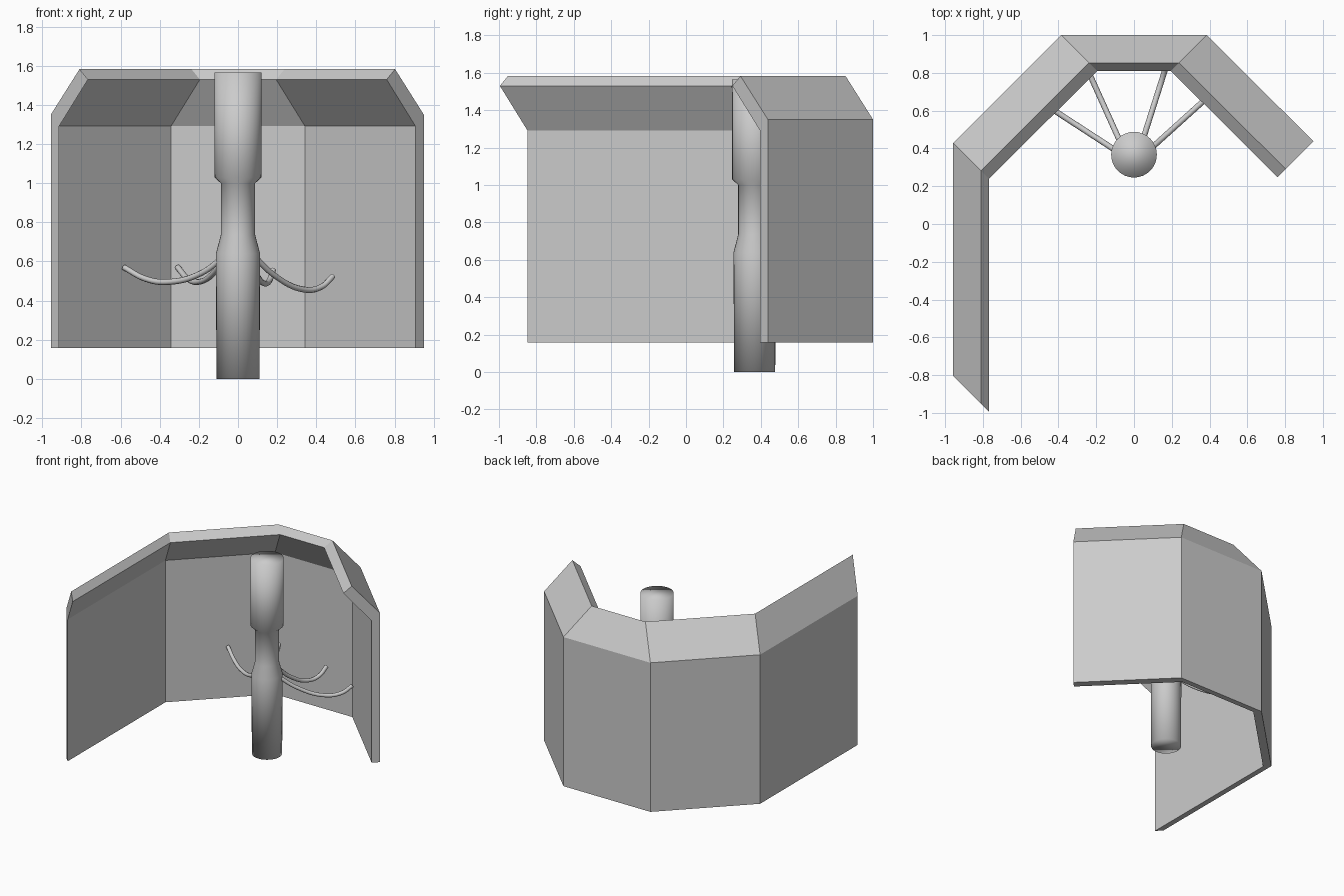
import bpy, bmesh, math

if "Cube" in bpy.data.objects:
    bpy.data.objects.remove(bpy.data.objects["Cube"])


def finish(name, bm, smooth=False):
    bmesh.ops.recalc_face_normals(bm, faces=bm.faces)
    me = bpy.data.meshes.new(name)
    bm.to_mesh(me)
    bm.free()
    for p in me.polygons:
        p.use_smooth = smooth
    ob = bpy.data.objects.new(name, me)
    bpy.context.collection.objects.link(ob)
    return ob


# Folded screen wall: inward-leaning section swept along the plan path
path = [(-0.957, -0.805, 1), (-0.957, 0.43, 1), (-0.385, 1.0, 1),
        (0.385, 1.0, -1), (0.95, 0.438, -1)]          # x, y, inward x sign
section = [(0, 0.157), (0, 1.35), (0.147, 1.583),
           (0.19, 1.53), (0.043, 1.292), (0.043, 0.157)]  # depth, z
bm = bmesh.new()
rings = [[bm.verts.new((x + s * d, y - d, z)) for d, z in section]
         for x, y, s in path]
n = len(section)
for a, b in zip(rings, rings[1:]):
    for i in range(n):
        j = (i + 1) % n
        bm.faces.new((a[i], a[j], b[j], b[i]))
for ring in (rings[0], rings[-1]):
    bm.faces.new((ring[0], ring[1], ring[4], ring[5]))
    bm.faces.new((ring[1], ring[2], ring[3], ring[4]))
finish("screen_wall", bm)

# Turned central post
CY, SIDES = 0.367, 32
profile = [(0.11, 0.0), (0.113, 0.64), (0.088, 0.735), (0.088, 1.0),
           (0.12, 1.03), (0.121, 1.565)]
bm = bmesh.new()
rings = []
for r, z in profile:
    rings.append([bm.verts.new((r * math.cos(2 * math.pi * k / SIDES),
                                CY + r * math.sin(2 * math.pi * k / SIDES), z))
                  for k in range(SIDES)])
for a, b in zip(rings, rings[1:]):
    for i in range(SIDES):
        j = (i + 1) % SIDES
        bm.faces.new((a[i], a[j], b[j], b[i]))
bm.faces.new(rings[0])
bm.faces.new(rings[-1])
finish("post", bm, smooth=True)


# Sagging arms reaching from the post towards the wall
def arm(name, start, end, heights):
    cu = bpy.data.curves.new(name, 'CURVE')
    cu.dimensions = '3D'
    cu.bevel_depth = 0.015
    cu.bevel_resolution = 2
    cu.use_fill_caps = True
    sp = cu.splines.new('BEZIER')
    sp.bezier_points.add(len(heights) - 1)
    sp.resolution_u = 8
    for bp, (t, z) in zip(sp.bezier_points, heights):
        bp.co = (start[0] + t * (end[0] - start[0]),
                 start[1] + t * (end[1] - start[1]), z)
        bp.handle_left_type = bp.handle_right_type = 'AUTO'
    ob = bpy.data.objects.new(name, cu)
    bpy.context.collection.objects.link(ob)


left = [(-0.06, 0.635), (0.2, 0.54), (0.55, 0.495), (0.78, 0.512), (1, 0.57)]
right = [(-0.06, 0.645), (0.24, 0.53), (0.62, 0.457), (0.85, 0.47), (1, 0.525)]
back_right = [(t, z + 0.032) for t, z in right]
arm("arm_far_left", (-0.09, 0.385), (-0.583, 0.705), left)
arm("arm_back_left", (-0.08, 0.45), (-0.308, 0.955), left)
arm("arm_back_right", (0.05, 0.455), (0.18, 0.865), back_right)
arm("arm_far_right", (0.09, 0.40), (0.485, 0.757), right)
